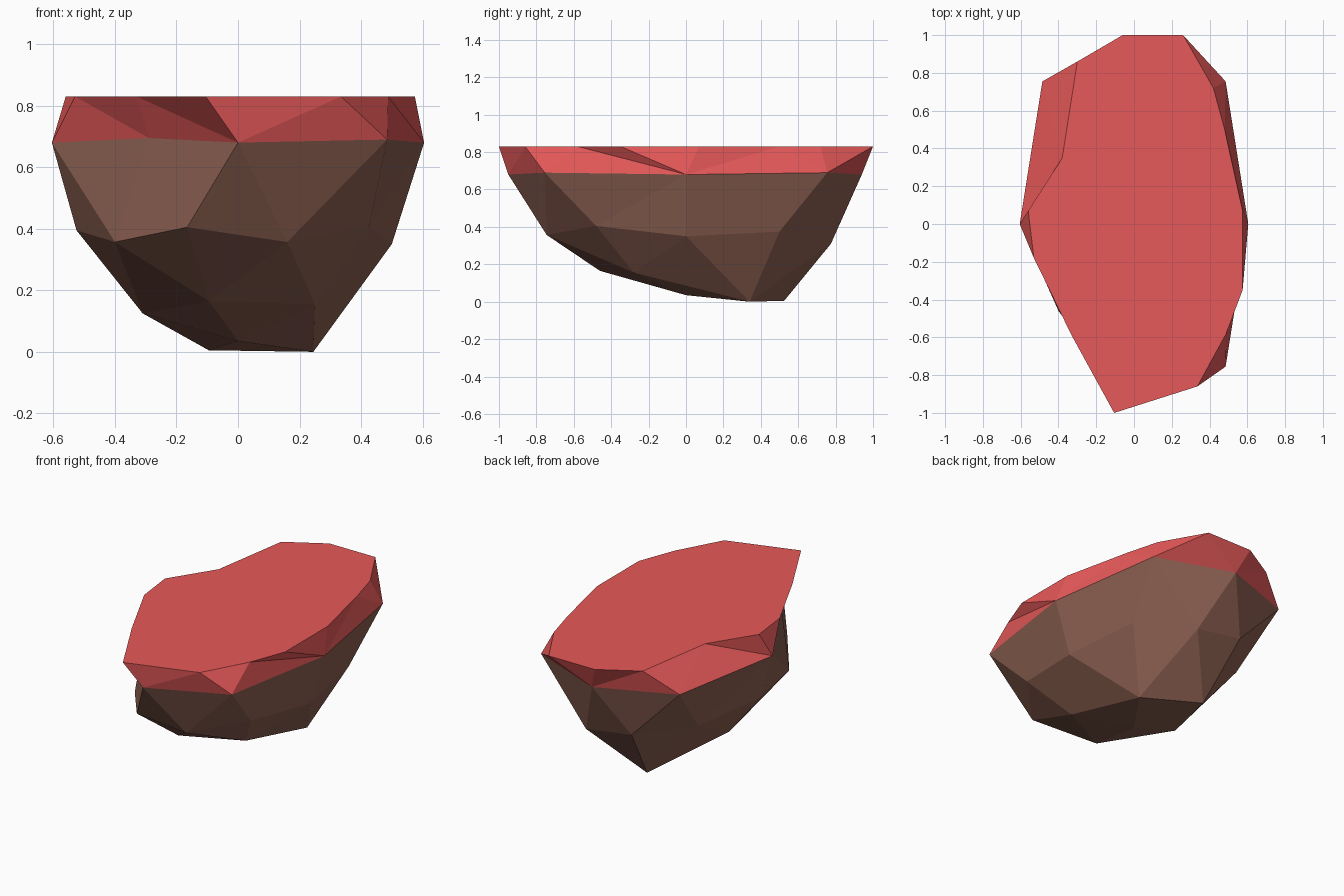
import bpy, bmesh
from mathutils import Vector

if "Cube" in bpy.data.objects:
    bpy.data.objects.remove(bpy.data.objects["Cube"])


def material(name, color):
    m = bpy.data.materials.new(name)
    m.diffuse_color = (*color, 1)
    m.use_nodes = True
    m.node_tree.nodes["Principled BSDF"].inputs["Base Color"].default_value = m.diffuse_color
    return m


def zip_rings(bm, a, b):
    """Triangle strip between two closed rings, taking the shorter diagonal."""
    i = j = 0
    n, m = len(a), len(b)
    while i < n or j < m:
        p, q = a[i % n], b[j % m]
        p2, q2 = a[(i + 1) % n], b[(j + 1) % m]
        step_a = j == m or (i < n and (p2.co - q.co).length < (p.co - q2.co).length)
        bm.faces.new((p, p2, q) if step_a else (p, q2, q))
        i, j = (i + 1, j) if step_a else (i, j + 1)


def build(name, rings, color, cap=False):
    """Skin a stack of counter-clockwise rings, lowest first."""
    bm = bmesh.new()
    vs = [[bm.verts.new(Vector(p)) for p in ring] for ring in rings]
    for lo, hi in zip(vs, vs[1:]):
        if len(lo) == 1:
            for k in range(len(hi)):
                bm.faces.new((lo[0], hi[k], hi[k - 1]))
        else:
            zip_rings(bm, lo, hi)
    if cap:
        bm.faces.new(vs[-1])
    me = bpy.data.meshes.new(name)
    bm.to_mesh(me)
    bm.free()
    me.materials.append(material(name, color))
    ob = bpy.data.objects.new(name, me)
    bpy.context.collection.objects.link(ob)
    return ob


# rings run counter-clockwise from about +x
pole = [(0, 0, .035)]
low = [(.245, .34, 0), (-.095, .525, .005), (-.31, .01, .125),
       (-.095, -.46, .165), (.25, -.28, .155)]
mid = [(.5, 0, .35), (.425, .5, .375), (.157, .775, .31), (-.165, .78, .36),
       (-.405, .46, .36), (-.525, 0, .395), (-.4, -.46, .357),
       (-.165, -.775, .405), (.16, -.745, .357), (.425, -.48, .405)]
seam = [(.605, 0, .68), (.485, .755, .69), (0, .94, .68), (-.485, .755, .69),
        (-.605, 0, .68), (-.29, -.54, .695), (0, -.95, .68), (.485, -.755, .69)]
rim = [(x, y, .83) for x, y in (
    (.488, -.58), (.575, -.35), (.575, .07), (.48, .5), (.42, .72), (.26, 1),
    (-.06, 1), (-.30, .86), (-.38, .35), (-.56, .07), (-.53, -.18),
    (-.33, -.59), (-.105, -1), (.335, -.86))]

# faceted brown lower body
build("rock_body", [pole, low, mid, seam], (.27, .12, .085))
# red band and flat top
build("red_top", [seam, rim], (.80, .10, .10), cap=True)
